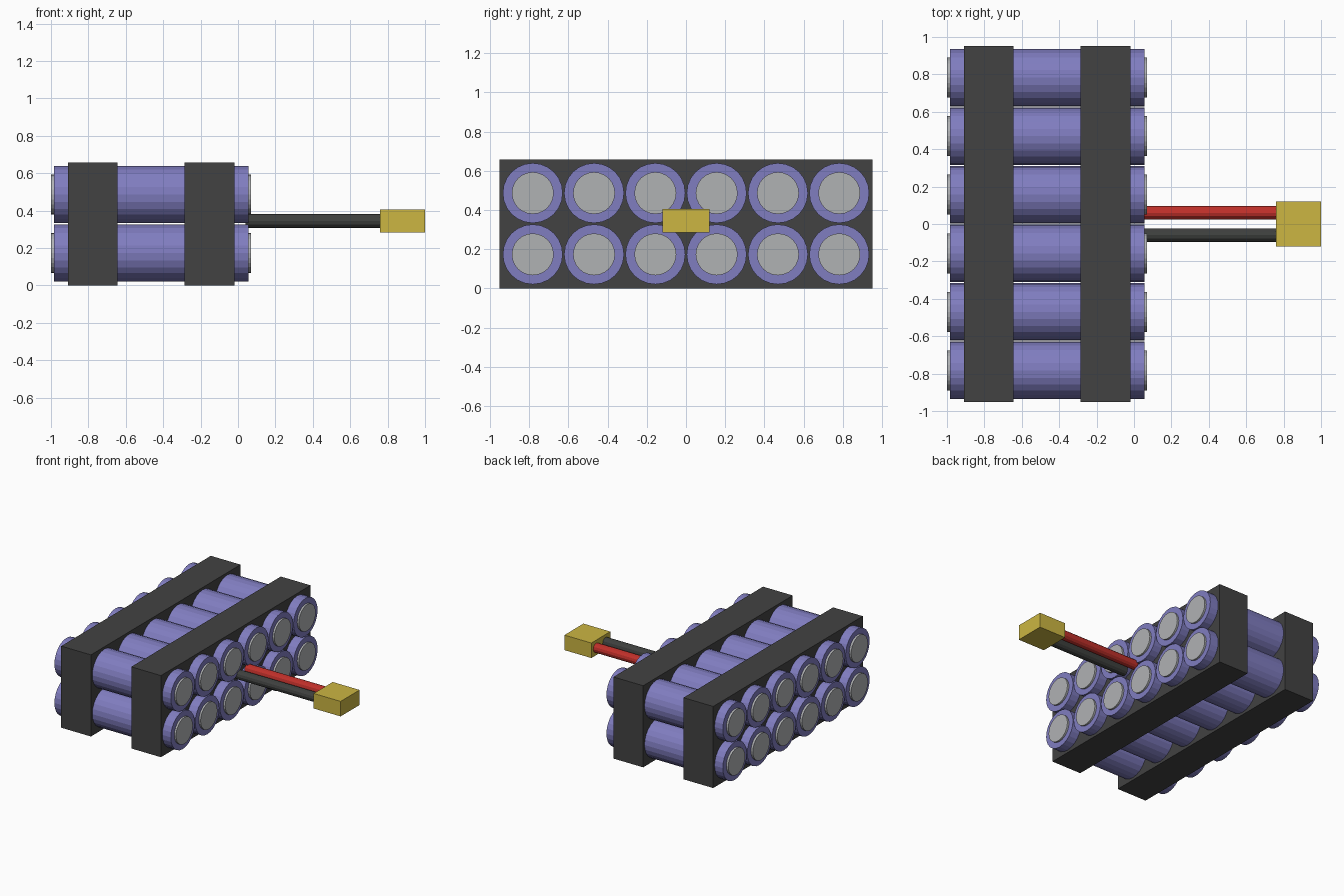
import bpy, math

if "Cube" in bpy.data.objects:
    bpy.data.objects.remove(bpy.data.objects["Cube"])

def material(name, r, g, b):
    m = bpy.data.materials.new(name)
    lin = [((c / 255 + 0.055) / 1.055) ** 2.4 for c in (r, g, b)]
    m.diffuse_color = (*lin, 1)
    m.use_nodes = True
    m.node_tree.nodes["Principled BSDF"].inputs["Base Color"].default_value = m.diffuse_color
    return m

PURPLE = material("purple wrap", 128, 125, 192)
STEEL = material("steel grey", 176, 178, 180)
STRAP = material("strap dark grey", 66, 66, 66)
YELLOW = material("connector yellow", 204, 182, 66)
RED = material("wire red", 192, 48, 42)
BLACK = material("wire black", 62, 64, 62)

def rod(name, x0, x1, y, z, radius, sides, mat):
    """Flat-shaded cylinder lying along x."""
    bpy.ops.mesh.primitive_cylinder_add(vertices=sides, radius=radius, depth=x1 - x0,
                                        location=((x0 + x1) / 2, y, z),
                                        rotation=(0, math.pi / 2, 0))
    o = bpy.context.object
    o.name = name
    o.data.materials.append(mat)

def box(name, x0, x1, y0, y1, z0, z1, mat):
    bpy.ops.mesh.primitive_cube_add(size=1, location=((x0 + x1) / 2, (y0 + y1) / 2, (z0 + z1) / 2))
    o = bpy.context.object
    o.name = name
    o.scale = (x1 - x0, y1 - y0, z1 - z0)
    o.data.materials.append(mat)

# Two rows of six cells, each with a terminal disc showing at both ends
PITCH = 0.313
for row in range(2):
    for col in range(6):
        y = (col - 2.5) * PITCH
        z = 0.33 + (row - 0.5) * PITCH
        rod(f"cell_{row}_{col}", -0.983, 0.055, y, z, 0.153, 24, PURPLE)
        rod(f"cell_terminals_{row}_{col}", -1.0, 0.07, y, z, 0.107, 24, STEEL)

# Holder blocks around the cells
box("rear_holder", -0.91, -0.645, -0.953, 0.953, 0, 0.658, STRAP)
box("front_holder", -0.285, -0.02, -0.953, 0.953, 0, 0.658, STRAP)

# Power leads and plug
rod("positive_wire", 0.04, 0.78, 0.06, 0.345, 0.037, 12, RED)
rod("negative_wire", 0.04, 0.78, -0.06, 0.345, 0.037, 12, BLACK)
box("plug", 0.76, 1.0, -0.121, 0.121, 0.284, 0.405, YELLOW)
